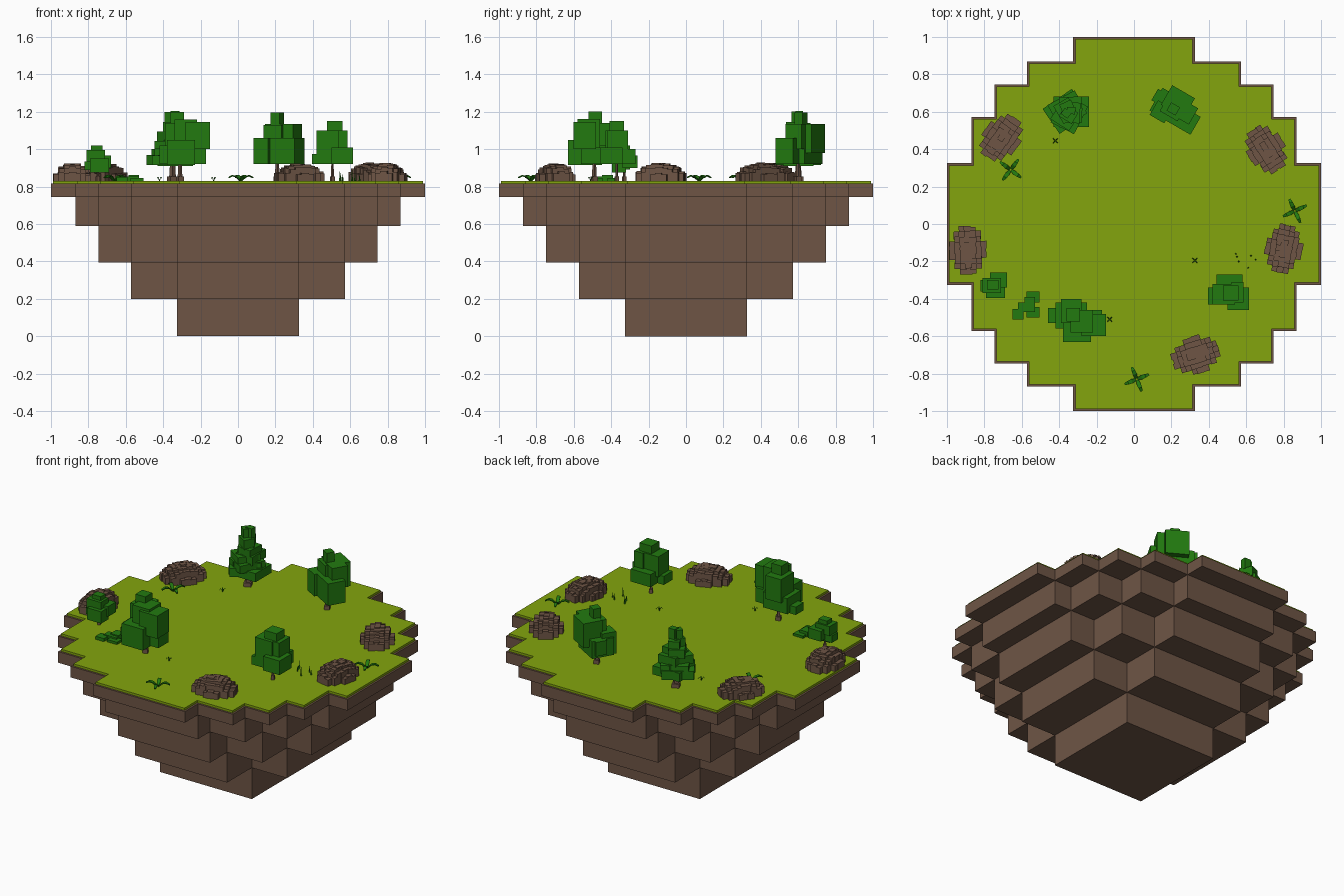
import bpy, bmesh, math, random
from mathutils import Matrix, Vector

if "Cube" in bpy.data.objects:
    bpy.data.objects.remove(bpy.data.objects["Cube"])

random.seed(4)
G = 0.83  # ground level


def material(name, rgb):
    m = bpy.data.materials.new(name)
    m.diffuse_color = (*rgb, 1)
    m.use_nodes = True
    m.node_tree.nodes["Principled BSDF"].inputs["Base Color"].default_value = m.diffuse_color
    return m


EARTH = material("earth brown", (0.156, 0.091, 0.060))
GRASS = material("grass lime", (0.227, 0.376, 0.004))
LEAF = material("leaf green", (0.016, 0.195, 0.005))


def finish(name, bm, mat):
    bmesh.ops.recalc_face_normals(bm, faces=bm.faces)
    me = bpy.data.meshes.new(name)
    bm.to_mesh(me)
    bm.free()
    me.materials.append(mat)
    ob = bpy.data.objects.new(name, me)
    bpy.context.collection.objects.link(ob)
    return ob


def box(bm, c, s, rot=0.0):
    m = (Matrix.Translation(c) @ Matrix.Rotation(rot, 4, 'Z')
         @ Matrix.Diagonal((*s, 1)))
    bmesh.ops.create_cube(bm, size=1, matrix=m)


def span(bm, x0, x1, y0, y1, z0, z1):
    box(bm, ((x0 + x1) / 2, (y0 + y1) / 2, (z0 + z1) / 2), (x1 - x0, y1 - y0, z1 - z0))


# Stepped island: each layer is a blocky disc cut from the same set of radii
R = [0.325, 0.573, 0.747, 0.87, 1.0]


def disc(name, k, z0, z1, mat, inset=0.0):
    r = [v - inset for v in R]
    quarter = []
    for i in range(k + 1):
        quarter.append((r[k - i], r[i]))
        if i < k:
            quarter.append((r[k - i - 1], r[i]))
    pts = []
    for q in range(4):
        c, s = [(1, 0), (0, 1), (-1, 0), (0, -1)][q]
        pts += [(x * c - y * s, x * s + y * c) for x, y in quarter]
    bm = bmesh.new()
    f = bm.faces.new([bm.verts.new((x, y, z0)) for x, y in pts])
    ext = bmesh.ops.extrude_face_region(bm, geom=[f])
    bmesh.ops.translate(bm, vec=(0, 0, z1 - z0),
                        verts=[v for v in ext["geom"] if isinstance(v, bmesh.types.BMVert)])
    finish(name, bm, mat)


heights = [0, 0.2, 0.393, 0.59, 0.745, 0.816]
for k in range(5):
    disc(f"earth_layer_{k + 1}", k, heights[k], heights[k + 1], EARTH)
disc("grass_top", 4, 0.816, G, GRASS, 0.012)


# Rocks: domes of jittered rectangular columns
def rock(i, x, y, ang, a=0.128, b=0.09, h=0.102):
    bm = bmesh.new()
    a0 = math.radians(ang)
    step = 0.027
    for ix in range(-5, 6):
        for iy in range(-4, 5):
            u, v = ix * step, iy * step
            d = (u / a) ** 2 + (v / b) ** 2
            if d > 0.93:
                continue
            top = h * math.sqrt(1 - d) * random.uniform(0.88, 1.0) + 0.004
            p = Matrix.Rotation(a0, 3, 'Z') @ Vector((u, v, 0))
            box(bm, (x + p.x, y + p.y, G - 0.005 + top / 2),
                (step * random.uniform(1.1, 1.7), step * random.uniform(1.1, 1.5), top), a0)
    finish(f"rock_{i}", bm, EARTH)


for i, (x, y, ang) in enumerate([(-0.71, 0.46, 55), (0.705, 0.4, 122), (-0.888, -0.14, 92),
                                 (0.80, -0.132, 80), (0.33, -0.70, 17)]):
    rock(i + 1, x, y, ang)


# Tree trunks: thin tapered posts with a wider foot
def trunk(name, x, y, w, top):
    bm = bmesh.new()
    bmesh.ops.create_cone(bm, cap_ends=True, segments=4, radius1=w, radius2=w * 0.6,
                          depth=top - G + 0.01,
                          matrix=Matrix.Translation((x, y, (top + G - 0.01) / 2)))
    box(bm, (x, y, G + 0.01), (w * 2.2, w * 2.2, 0.03), 0.4)
    finish(name, bm, EARTH)


trunk("trunk_front_left", -0.31, -0.49, 0.014, 0.95)
trunk("trunk_back_left", -0.35, 0.60, 0.020, 0.95)
trunk("trunk_back_right", 0.21, 0.60, 0.014, 0.95)
trunk("trunk_right", 0.505, -0.37, 0.009, 0.95)
trunk("trunk_small", -0.75, -0.33, 0.008, 0.90)

# Front left tree crown
bm = bmesh.new()
for b in [(-0.46, -0.36, -0.53, -0.45, 0.915, 0.965), (-0.42, -0.25, -0.56, -0.42, 0.92, 1.02),
          (-0.38, -0.23, -0.63, -0.51, 0.915, 1.05), (-0.28, -0.15, -0.60, -0.48, 1.0, 1.145),
          (-0.29, -0.17, -0.56, -0.46, 0.92, 1.01), (-0.39, -0.28, -0.53, -0.40, 0.99, 1.14),
          (-0.36, -0.29, -0.52, -0.45, 1.10, 1.2), (-0.34, -0.22, -0.58, -0.46, 1.0, 1.16)]:
    span(bm, *b)
finish("crown_front_left", bm, LEAF)

# Back left conical tree crown: twisted shrinking tiers
bm = bmesh.new()
for j, (w, z0, z1) in enumerate([(0.19, 0.91, 0.965), (0.165, 0.95, 1.0), (0.14, 0.99, 1.045),
                                 (0.11, 1.035, 1.09), (0.08, 1.08, 1.14), (0.045, 1.13, 1.2)]):
    for off in (0, 0.6):
        ox, oy = (0.015 * math.cos(j * 2 + off * 5), 0.015 * math.sin(j * 2 + off * 5))
        box(bm, (-0.35 + ox, 0.60 + oy, (z0 + z1) / 2 + off * 0.008),
            (w, w * 0.85, z1 - z0), j * 0.5 + off)
finish("crown_back_left", bm, LEAF)

# Back right tree crown, turned
bm = bmesh.new()
for x, y, sx, sy, z0, z1 in [(0.20, 0.62, 0.19, 0.14, 0.92, 1.03), (0.26, 0.565, 0.16, 0.11, 0.92, 1.06),
                             (0.235, 0.655, 0.14, 0.12, 0.98, 1.135), (0.145, 0.60, 0.09, 0.09, 0.92, 1.06),
                             (0.15, 0.67, 0.09, 0.07, 0.94, 1.03), (0.275, 0.60, 0.10, 0.10, 1.0, 1.135),
                             (0.21, 0.62, 0.11, 0.10, 1.0, 1.13), (0.21, 0.615, 0.055, 0.05, 1.1, 1.195)]:
    box(bm, (x, y, (z0 + z1) / 2), (sx, sy, z1 - z0), math.radians(-30))
finish("crown_back_right", bm, LEAF)

# Right tree crown
bm = bmesh.new()
for b in [(0.395, 0.50, -0.43, -0.34, 0.92, 0.975), (0.50, 0.615, -0.46, -0.34, 0.92, 1.01),
          (0.44, 0.58, -0.38, -0.27, 0.92, 1.0), (0.42, 0.54, -0.43, -0.32, 0.97, 1.10),
          (0.52, 0.585, -0.42, -0.31, 1.0, 1.10), (0.475, 0.56, -0.41, -0.33, 1.05, 1.15)]:
    span(bm, *b)
finish("crown_right", bm, LEAF)

# Small tree crown
bm = bmesh.new()
for b in [(-0.82, -0.73, -0.36, -0.30, 0.89, 0.935), (-0.79, -0.69, -0.395, -0.32, 0.875, 0.95),
          (-0.77, -0.68, -0.34, -0.26, 0.90, 0.965), (-0.81, -0.71, -0.37, -0.29, 0.935, 0.995),
          (-0.785, -0.725, -0.35, -0.30, 0.98, 1.02)]:
    span(bm, *b)
finish("crown_small", bm, LEAF)

# Low flat shrub
bm = bmesh.new()
for b in [(-0.65, -0.59, -0.51, -0.455, G, 0.85), (-0.62, -0.53, -0.47, -0.42, G, 0.855),
          (-0.575, -0.505, -0.50, -0.445, G, 0.845), (-0.575, -0.505, -0.42, -0.36, G, 0.845),
          (-0.585, -0.53, -0.45, -0.39, G, 0.862)]:
    span(bm, *b)
finish("low_shrub", bm, LEAF)


# Four-leaved plants: arching strips around a centre
def plant(name, x, y, ang, r, h):
    bm = bmesh.new()
    profile = [(0.08, 0, 0.10), (0.4, 0.8, 0.16), (0.7, 1.0, 0.14), (1.0, 0.6, 0.08)]
    t = 0.006 * r / 0.068
    for q in range(4):
        rot = Matrix.Rotation(math.radians(ang + 90 * q), 3, 'Z')
        rings = []
        for d, z, w in profile:
            rings.append([bm.verts.new(rot @ Vector((d * r, s * w * r, z * h + dz)) + Vector((x, y, G)))
                          for s, dz in ((-1, 0), (1, 0), (1, t), (-1, t))])
        for A, B in zip(rings, rings[1:]):
            for j in range(4):
                bm.faces.new((A[j], A[(j + 1) % 4], B[(j + 1) % 4], B[j]))
        bm.faces.new(rings[0])
        bm.faces.new(rings[-1])
    finish(name, bm, LEAF)


plant("fern_left", -0.66, 0.29, 53, 0.07, 0.025)
plant("fern_right", 0.86, 0.07, 25, 0.07, 0.025)
plant("fern_front", 0.015, -0.83, 22, 0.07, 0.025)
for i, (x, y) in enumerate([(-0.42, 0.445), (0.325, -0.195), (-0.13, -0.51)]):
    plant(f"sprout_{i + 1}", x, y, 45, 0.018, 0.02)

# Thin grass blades
bm = bmesh.new()
for x, y, h in [(0.545, -0.16, 0.05), (0.56, -0.20, 0.035), (0.61, -0.235, 0.06),
                (0.625, -0.17, 0.04), (0.65, -0.19, 0.03), (0.55, -0.175, 0.03)]:
    bmesh.ops.create_cone(bm, cap_ends=True, segments=4, radius1=0.005, radius2=0.001, depth=h,
                          matrix=Matrix.Translation((x, y, G + h / 2)))
finish("grass_blades", bm, LEAF)
